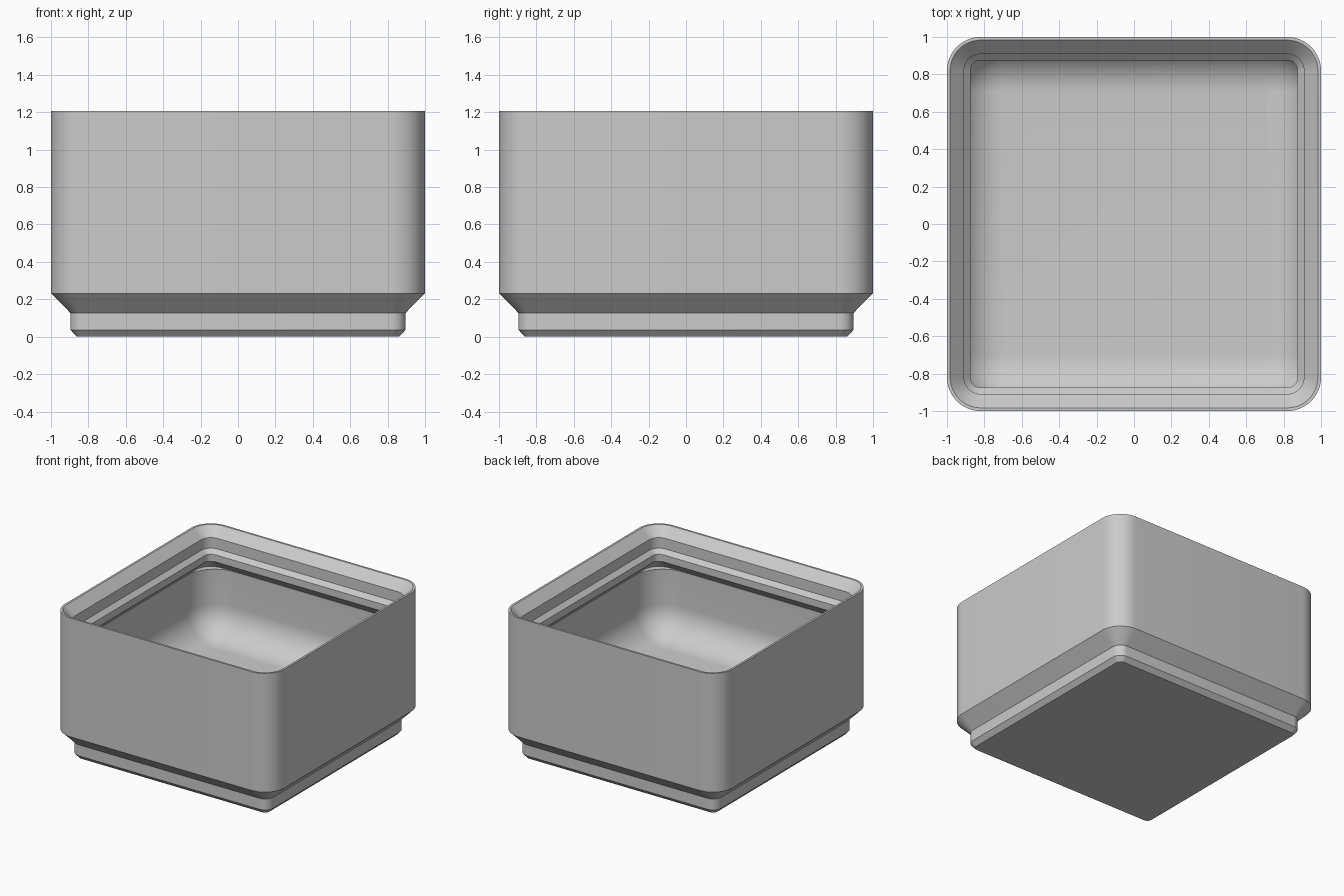
import bpy, bmesh, math

if "Cube" in bpy.data.objects:
    bpy.data.objects.remove(bpy.data.objects["Cube"])

ARC = 12  # segments per rounded corner


def ring(bm, half, radius, z):
    """Loop of vertices around a rounded square."""
    verts = []
    c = half - radius
    for k, (sx, sy) in enumerate([(1, 1), (-1, 1), (-1, -1), (1, -1)]):
        for i in range(ARC + 1):
            a = math.pi / 2 * (k + i / ARC)
            verts.append(bm.verts.new((sx * c + radius * math.cos(a),
                                       sy * c + radius * math.sin(a), z)))
    return verts


# Outer shell: stepped foot, tall wall, thin rim (half width, corner radius, height)
sections = [
    (0.862, 0.040, 0.0),
    (0.896, 0.077, 0.037),
    (0.896, 0.077, 0.127),
    (1.0, 0.18, 0.232),
    (1.0, 0.18, 1.207),
    (0.983, 0.163, 1.207),
]
# Stacking lip: slope, step, slope, step, undercut
sections += [
    (0.909, 0.089, 1.133),
    (0.909, 0.089, 1.046),
    (0.875, 0.055, 1.012),
    (0.875, 0.055, 0.954),
    (0.954, 0.135, 0.875),
]
# Pocket wall, then a round fillet down to the floor
WALL, FILLET, FLOOR = 0.953, 0.25, 0.337
sections.append((WALL, FILLET, 0.874))
for i in range(ARC + 1):
    a = math.pi / 2 * i / ARC
    inset = FILLET * (1 - math.cos(a))
    sections.append((WALL - inset, max(FILLET - inset, 0.002),
                     FLOOR + FILLET * (1 - math.sin(a))))

# Join the sections into one closed shell
bm = bmesh.new()
rings = [ring(bm, *s) for s in sections]
for lower, upper in zip(rings, rings[1:]):
    n = len(lower)
    for i in range(n):
        j = (i + 1) % n
        bm.faces.new((lower[i], lower[j], upper[j], upper[i]))
bm.faces.new(rings[0][::-1])   # underside
bm.faces.new(rings[-1])        # pocket floor
bmesh.ops.recalc_face_normals(bm, faces=bm.faces)

mesh = bpy.data.meshes.new("storage_bin")
bm.to_mesh(mesh)
bm.free()
bin_obj = bpy.data.objects.new("storage_bin", mesh)
bpy.context.collection.objects.link(bin_obj)

# Plain grey plastic
grey = bpy.data.materials.new("grey_plastic")
grey.diffuse_color = (0.6, 0.6, 0.6, 1)
grey.use_nodes = True
grey.node_tree.nodes["Principled BSDF"].inputs["Base Color"].default_value = grey.diffuse_color
mesh.materials.append(grey)

bpy.context.view_layer.objects.active = bin_obj
bin_obj.select_set(True)
bpy.ops.object.shade_smooth_by_angle(angle=math.radians(30))
